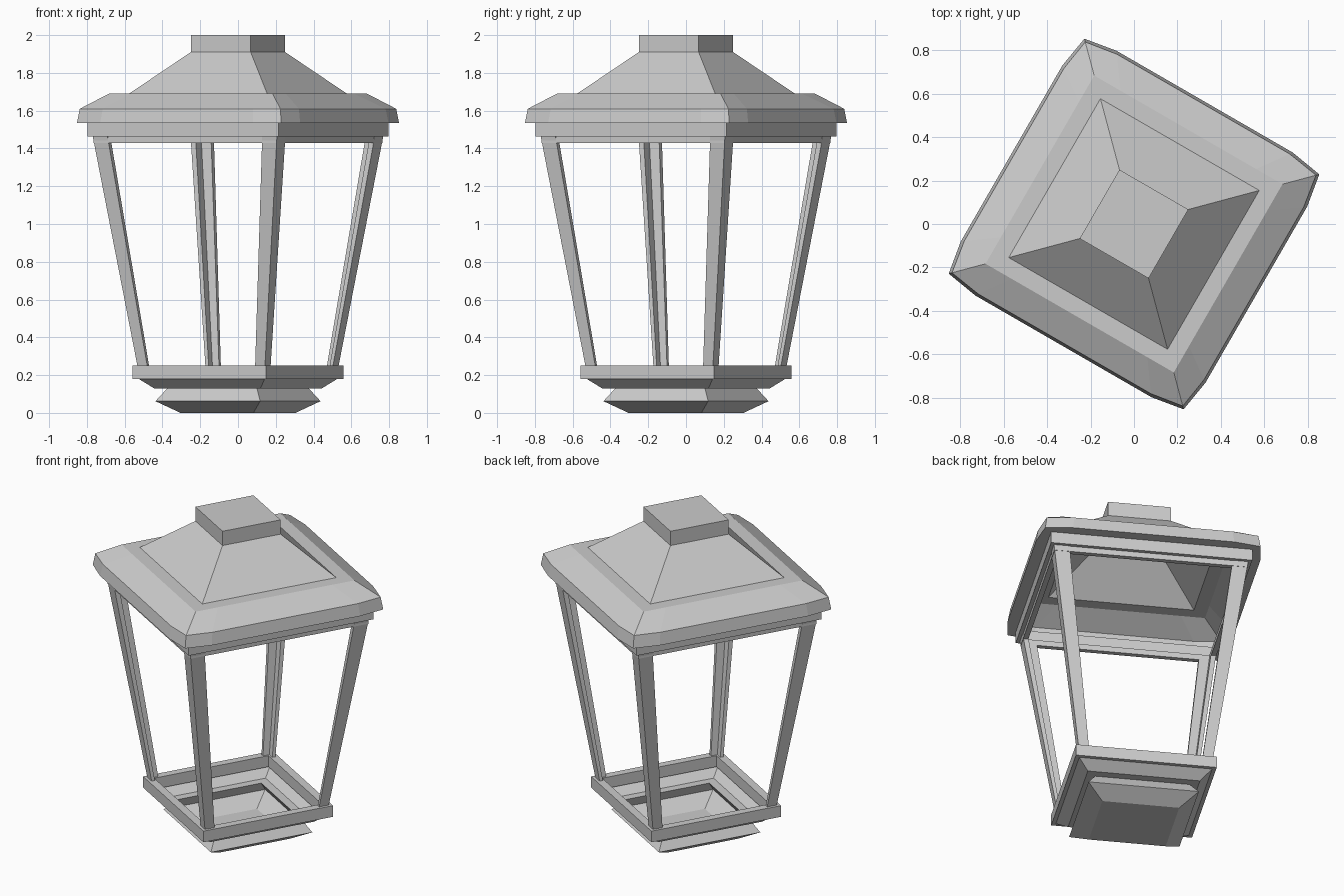
import bpy, bmesh
from math import radians
from mathutils import Matrix

if "Cube" in bpy.data.objects:
    bpy.data.objects.remove(bpy.data.objects["Cube"])

TURN = radians(-30)  # whole lantern is turned about z


def finish(name, bm):
    bmesh.ops.recalc_face_normals(bm, faces=bm.faces[:])
    bmesh.ops.rotate(bm, verts=bm.verts[:], matrix=Matrix.Rotation(TURN, 3, 'Z'))
    me = bpy.data.meshes.new(name)
    bm.to_mesh(me)
    bm.free()
    ob = bpy.data.objects.new(name, me)
    bpy.context.collection.objects.link(ob)
    return ob


def loft(bm, rings, cap_first=False, cap_last=False):
    vs = [[bm.verts.new(p) for p in r] for r in rings]
    n = len(vs[0])
    for a, b in zip(vs, vs[1:]):
        for i in range(n):
            j = (i + 1) % n
            bm.faces.new((a[i], a[j], b[j], b[i]))
    if cap_first:
        bm.faces.new(vs[0])
    if cap_last:
        bm.faces.new(vs[-1])


def quarter_turns(pts, z):
    out = []
    for _ in range(4):
        out += [(x, y, z) for x, y in pts]
        pts = [(-y, x) for x, y in pts]
    return out


def square(h, z):
    return quarter_turns([(h, h)], z)


def eased_square(h, c, z):
    # square of half width h whose corners are pulled in to (c, c)
    k = 0.72 * h
    return quarter_turns([(h, k), (c, c), (k, h)], z)


# Roof: cap, slope, ledge and eave with eased corners
bm = bmesh.new()
loft(bm, [eased_square(h, c, z) for h, c, z in [
    (0.183, 0.183, 2.0), (0.183, 0.183, 1.91), (0.422, 0.422, 1.69),
    (0.50, 0.50, 1.69), (0.637, 0.613, 1.61), (0.65, 0.624, 1.535),
    (0.583, 0.583, 1.535)]], cap_first=True)
finish("roof", bm)

# Stepped frame under the roof
bm = bmesh.new()
loft(bm, [square(h, z) for h, z in [
    (0.583, 1.535), (0.583, 1.464), (0.56, 1.464), (0.56, 1.43),
    (0.53, 1.43), (0.53, 1.464), (0.555, 1.464), (0.555, 1.535)]])
finish("roof_frame", bm)

# Hollow stepped base with rim
bm = bmesh.new()
loft(bm, [square(h, z) for h, z in [
    (0.223, 0.0), (0.32, 0.062), (0.274, 0.13), (0.325, 0.13),
    (0.385, 0.18), (0.408, 0.18), (0.408, 0.25), (0.36, 0.25),
    (0.36, 0.18)]], cap_first=True)
finish("base", bm)


# Four leaning, tapering angle-section corner posts
def angle_section(h, w, t, z):
    return [(x, y, z) for x, y in [
        (h, h), (h - w, h), (h - w, h - t), (h - t, h - t),
        (h - t, h - w), (h, h - w)]]


for i in range(4):
    bm = bmesh.new()
    loft(bm, [angle_section(0.39, 0.06, 0.02, 0.25),
              angle_section(0.563, 0.09, 0.03, 1.464)], True, True)
    bmesh.ops.rotate(bm, verts=bm.verts[:],
                     matrix=Matrix.Rotation(radians(90 * i), 3, 'Z'))
    finish(f"corner_post_{i + 1}", bm)
